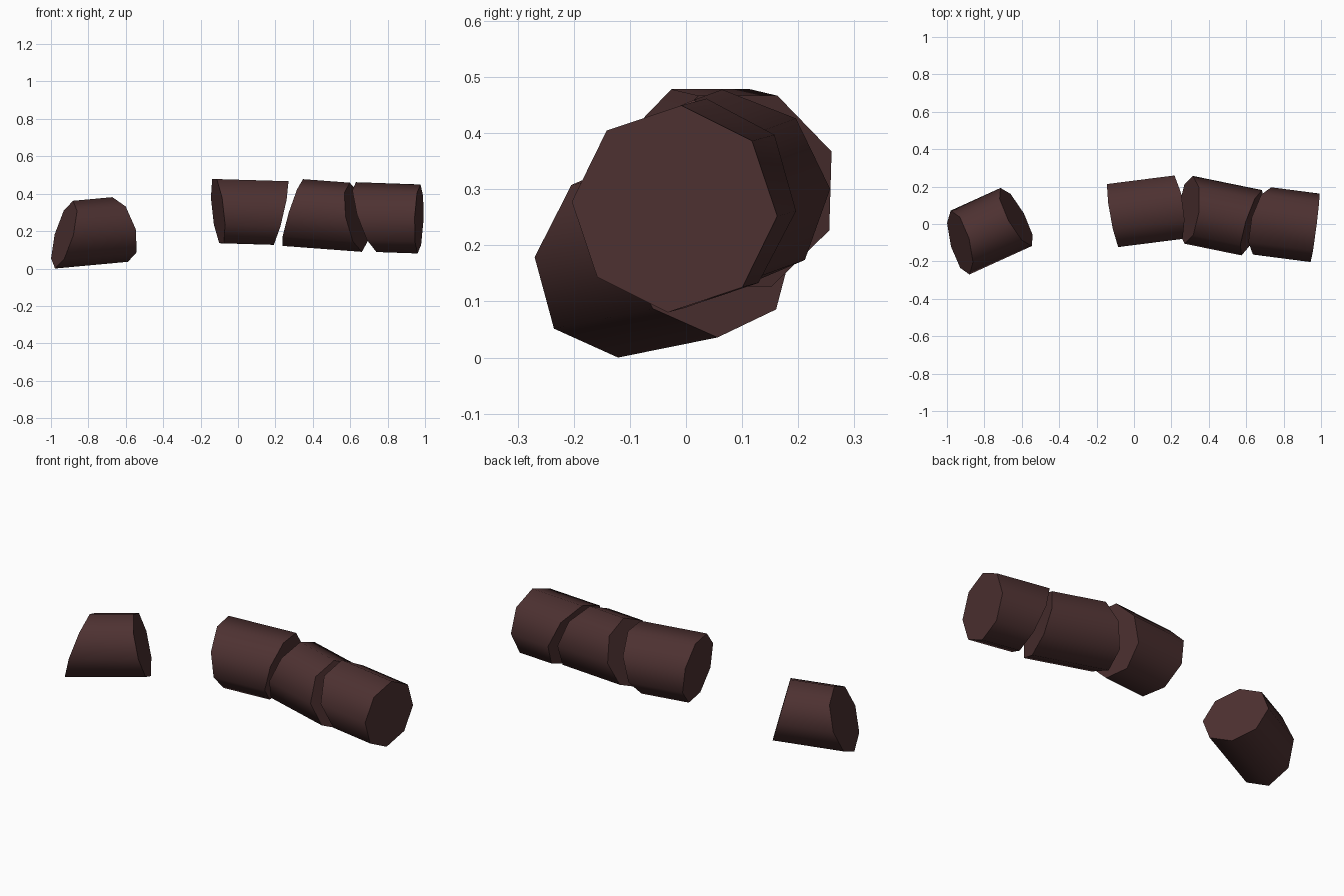
import bpy, bmesh, math
from mathutils import Vector

if "Cube" in bpy.data.objects:
    bpy.data.objects.remove(bpy.data.objects["Cube"])

bark = bpy.data.materials.new("dark_brown")
bark.diffuse_color = (0.075, 0.031, 0.031, 1)
bark.use_nodes = True
bark.node_tree.nodes["Principled BSDF"].inputs["Base Color"].default_value = bark.diffuse_color


def log(name, ref, axis, radius, roll, left, right):
    """Eight-sided log on the line ref + t*axis. Each end is (x, side slant, up slant)."""
    ref, axis = Vector(ref), Vector(axis)
    side = Vector((-axis.y, axis.x, 0)).normalized()
    up = axis.cross(side).normalized()
    bm = bmesh.new()
    rings = []
    for x, a, b in (left, right):
        ring = []
        for i in range(8):
            ang = math.radians(roll + 45 * i)
            u, v = radius * math.cos(ang), radius * math.sin(ang)
            t = x + a * u + b * v - ref.x
            ring.append(bm.verts.new(ref + axis * t + side * u + up * v))
        rings.append(ring)
    lo, hi = rings
    for i in range(8):
        j = (i + 1) % 8
        bm.faces.new((lo[i], lo[j], hi[j], hi[i]))
    bm.faces.new(lo)
    bm.faces.new(hi)
    bmesh.ops.recalc_face_normals(bm, faces=bm.faces[:])
    mesh = bpy.data.meshes.new(name)
    bm.to_mesh(mesh)
    bm.free()
    mesh.materials.append(bark)
    ob = bpy.data.objects.new(name, mesh)
    bpy.context.collection.objects.link(ob)
    # round bark, crisp cut ends
    bpy.ops.object.select_all(action='DESELECT')
    ob.select_set(True)
    bpy.context.view_layer.objects.active = ob
    bpy.ops.object.shade_smooth_by_angle(angle=math.radians(50))


# Fallen piece apart from the rest
log("loose_log", (-0.80, -0.04, 0.193), (1, 0.455, 0.092), 0.176, 0,
    (-0.93, 0.13, 0.35), (-0.63, -0.06, -0.16))
# Broken trunk, three pieces in a row
log("trunk_left", (0.05, 0.066, 0.302), (1, 0.127, -0.03), 0.185, 22.5,
    (-0.107, -0.05, -0.14), (0.222, 0.0, 0.2))
log("trunk_middle", (0.35, 0.064, 0.295), (1, -0.205, -0.075), 0.182, 0,
    (0.293, -0.08, 0.23), (0.63, 0.10, -0.25))
log("trunk_right", (0.965, -0.02, 0.265), (1, -0.13, -0.035), 0.185, -4,
    (0.685, 0.115, -0.35), (0.968, 0.0, 0.0))
